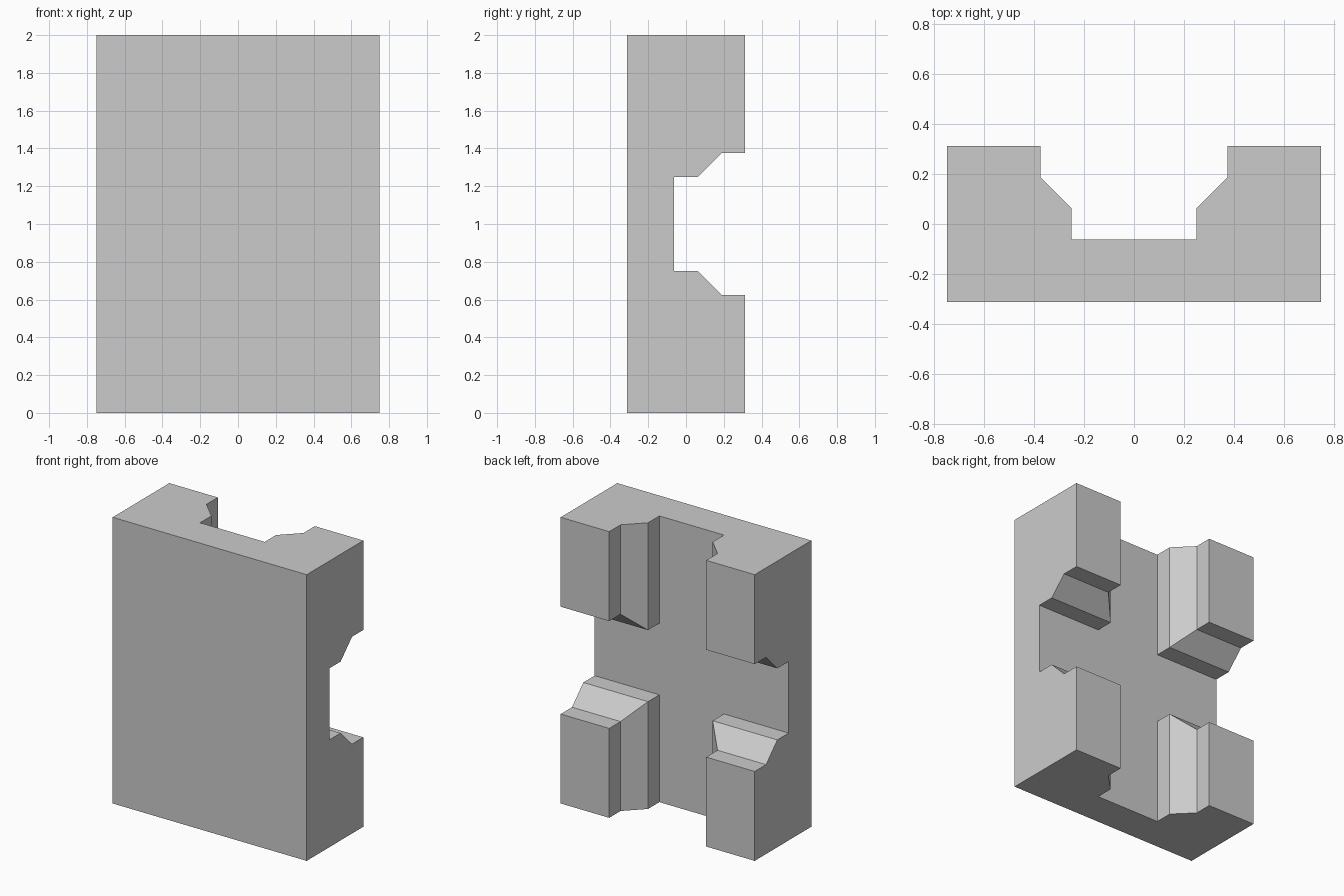
import bpy, bmesh
from math import pi
from mathutils import Matrix

if "Cube" in bpy.data.objects:
    bpy.data.objects.remove(bpy.data.objects["Cube"])

W, D, H = 1.5, 0.625, 2.0
MID = Matrix.Translation((0, 0, H / 2))


def make_object(name, bm):
    bmesh.ops.recalc_face_normals(bm, faces=bm.faces)
    mesh = bpy.data.meshes.new(name)
    bm.to_mesh(mesh)
    bm.free()
    obj = bpy.data.objects.new(name, mesh)
    bpy.context.collection.objects.link(obj)
    return obj


def channel_cutter(name, angle):
    # Stepped half profile (x, y), mirrored and extruded along the channel
    half = [(0.25, -0.0625), (0.25, 0.0625), (0.375, 0.1875), (0.375, 0.5)]
    outline = half + [(-x, y) for x, y in reversed(half)]
    bm = bmesh.new()
    face = bm.faces.new([bm.verts.new((x, y, -1.5)) for x, y in outline])
    ext = bmesh.ops.extrude_face_region(bm, geom=[face])
    top = [v for v in ext["geom"] if isinstance(v, bmesh.types.BMVert)]
    bmesh.ops.translate(bm, verts=top, vec=(0, 0, 3))
    bm.transform(MID @ Matrix.Rotation(angle, 4, 'Y'))
    cutter = make_object(name, bm)
    cutter.hide_render = True
    return cutter


# Solid block
bm = bmesh.new()
bmesh.ops.create_cube(bm, size=1, matrix=MID @ Matrix.Diagonal((W, D, H, 1)))
block = make_object("channelled_block", bm)

# Crossing vertical and horizontal channels in the back
bpy.context.view_layer.objects.active = block
for name, angle in (("vertical_channel", 0), ("horizontal_channel", pi / 2)):
    cutter = channel_cutter(name, angle)
    mod = block.modifiers.new(name, 'BOOLEAN')
    mod.operation = 'DIFFERENCE'
    mod.solver = 'EXACT'
    mod.object = cutter
    bpy.ops.object.modifier_apply(modifier=mod.name)
    bpy.data.objects.remove(cutter, do_unlink=True)
